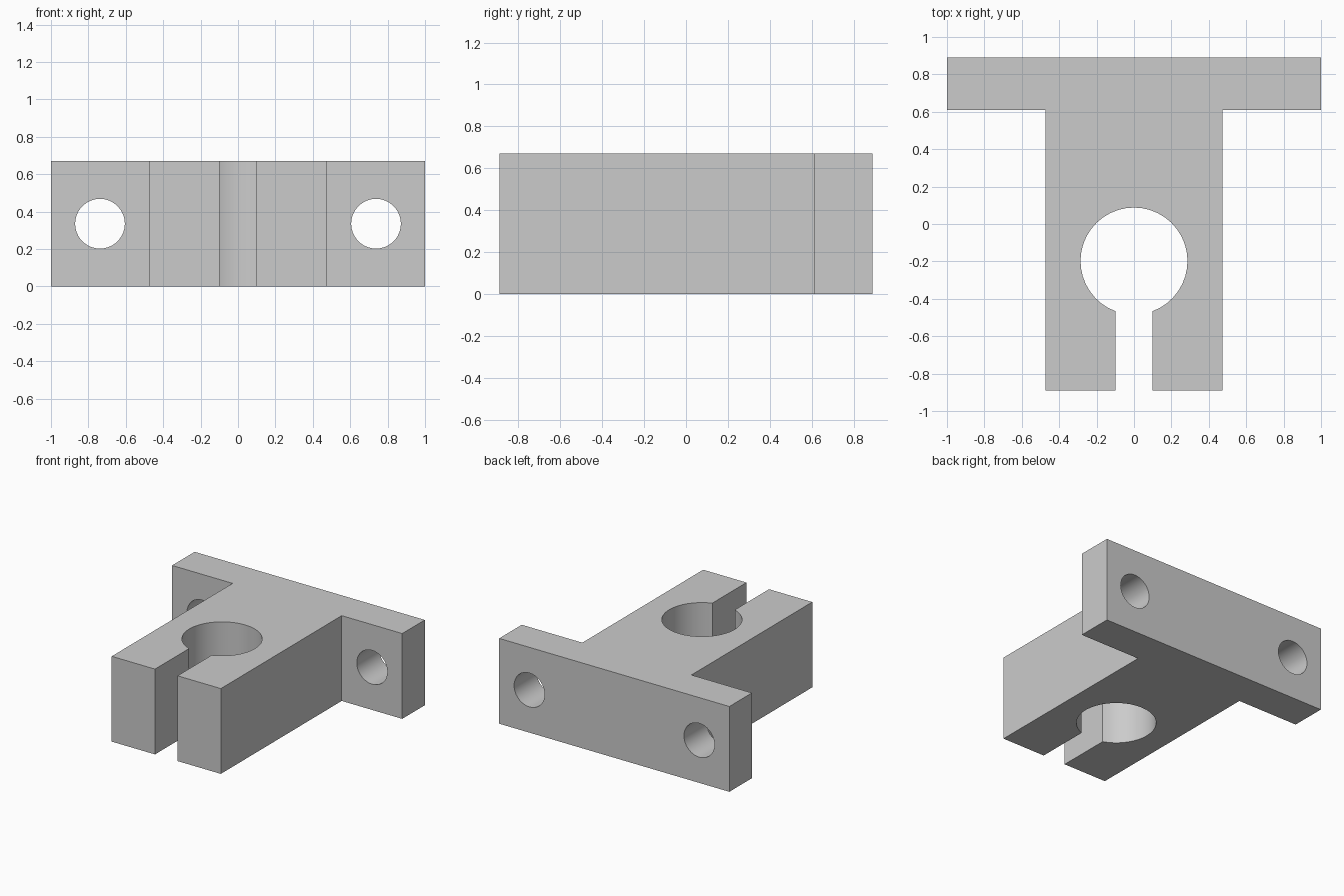
import bpy, bmesh, math

if "Cube" in bpy.data.objects:
    bpy.data.objects.remove(bpy.data.objects["Cube"])

HEIGHT = 0.67
BACK, FLANGE_FRONT, FRONT = 0.89, 0.61, -0.89
BODY_HALF, SLOT_HALF = 0.474, 0.098
BORE_Y, BORE_R = -0.198, 0.286
BOLT_X, BOLT_R = 0.738, 0.133

# Right half of the T-shaped outline with its slot and clamp bore
start = math.asin(SLOT_HALF / BORE_R)
steps = 18
half = [(BORE_R * math.sin(a), BORE_Y - BORE_R * math.cos(a))
        for a in (math.pi - (math.pi - start) * i / steps for i in range(1, steps + 1))]
half += [(SLOT_HALF, FRONT), (BODY_HALF, FRONT), (BODY_HALF, FLANGE_FRONT),
         (1, FLANGE_FRONT), (1, BACK)]
outline = [(0, BORE_Y + BORE_R)] + half + [(-x, y) for x, y in reversed(half)]

# Extrude the outline into the clamp bracket
bm = bmesh.new()
face = bm.faces.new([bm.verts.new((x, y, 0)) for x, y in outline])
ext = bmesh.ops.extrude_face_region(bm, geom=[face])
bmesh.ops.translate(bm, vec=(0, 0, HEIGHT),
                    verts=[v for v in ext["geom"] if isinstance(v, bmesh.types.BMVert)])
bmesh.ops.recalc_face_normals(bm, faces=bm.faces)
mesh = bpy.data.meshes.new("shaft_clamp_bracket")
bm.to_mesh(mesh)
bm.free()
bracket = bpy.data.objects.new("shaft_clamp_bracket", mesh)
bpy.context.collection.objects.link(bracket)

# Bolt holes through both flange ears
for side in (-1, 1):
    bpy.ops.mesh.primitive_cylinder_add(
        vertices=36, radius=BOLT_R, depth=0.5, rotation=(math.pi / 2, 0, 0),
        location=(side * BOLT_X, (BACK + FLANGE_FRONT) / 2, HEIGHT / 2))
    cutter = bpy.context.object
    cutter.name = "bolt_hole_cutter"
    cutter.hide_render = True
    mod = bracket.modifiers.new("bolt_hole", "BOOLEAN")
    mod.operation, mod.solver, mod.object = "DIFFERENCE", "EXACT", cutter
    bpy.context.view_layer.objects.active = bracket
    bpy.ops.object.modifier_apply(modifier=mod.name)
    bpy.data.objects.remove(cutter)

# Smooth the round walls, keep the machined edges sharp
bpy.ops.object.select_all(action="DESELECT")
bracket.select_set(True)
bpy.context.view_layer.objects.active = bracket
bpy.ops.object.shade_smooth_by_angle(angle=math.radians(30))
